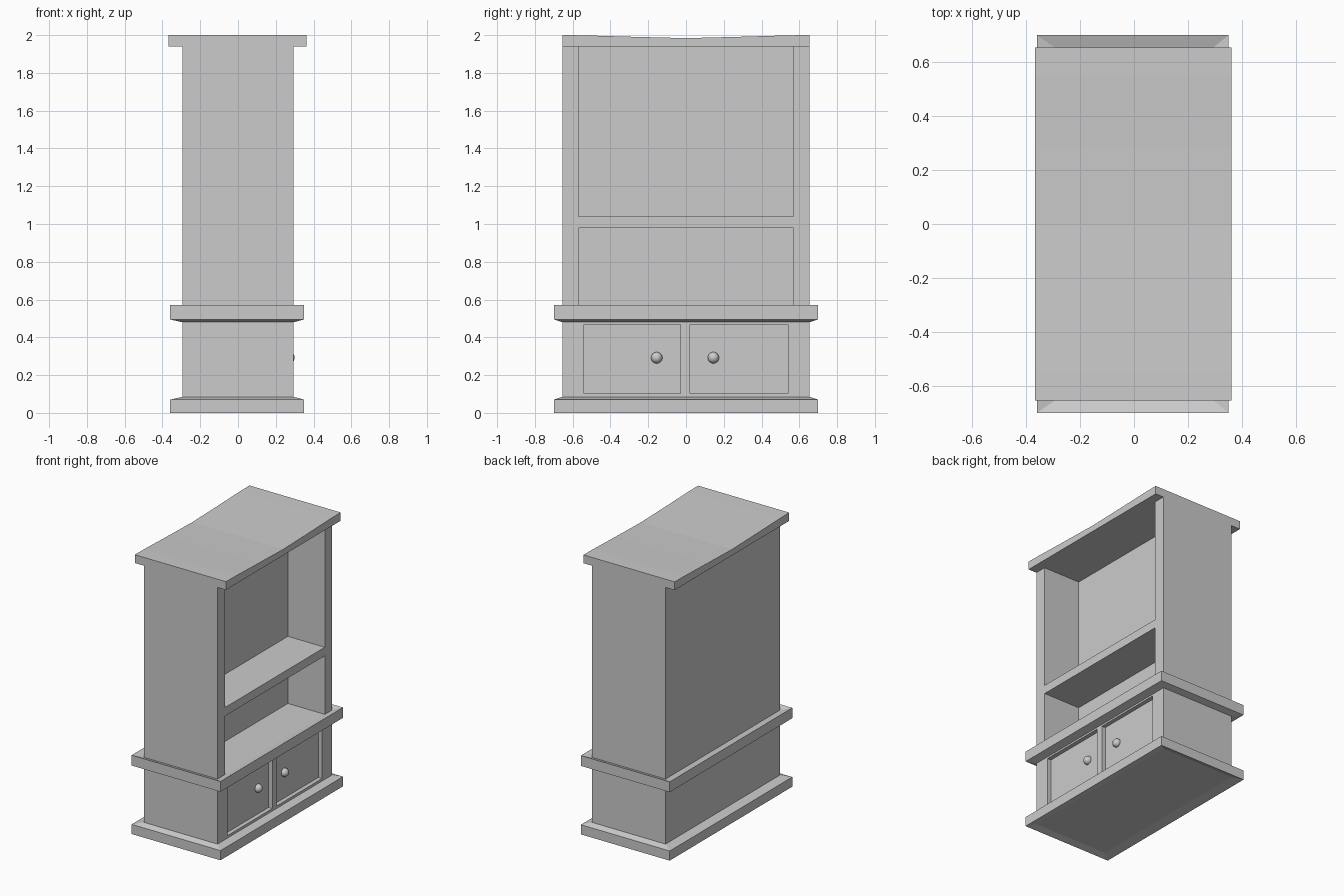
import bpy, bmesh

if "Cube" in bpy.data.objects:
    bpy.data.objects.remove(bpy.data.objects["Cube"])

BACK_X, FRONT_X, HALF_Y = -0.295, 0.295, 0.655


def make_object(name, bm):
    bmesh.ops.recalc_face_normals(bm, faces=bm.faces)
    mesh = bpy.data.meshes.new(name)
    bm.to_mesh(mesh)
    bm.free()
    obj = bpy.data.objects.new(name, mesh)
    bpy.context.collection.objects.link(obj)
    return obj


def box(name, x0, x1, y0, y1, z0, z1):
    bm = bmesh.new()
    bmesh.ops.create_cube(bm, size=1)
    for v in bm.verts:
        v.co = ((x0 + x1) / 2 + v.co.x * (x1 - x0),
                (y0 + y1) / 2 + v.co.y * (y1 - y0),
                (z0 + z1) / 2 + v.co.z * (z1 - z0))
    return make_object(name, bm)


def moulding(name, outer_low, outer_high, inner_low, inner_high):
    """Rectangular ring with sloped top and bottom around the carcass."""
    outer = (-0.36, 0.35, 0.70)
    inner = (BACK_X, FRONT_X, HALF_Y)
    bm = bmesh.new()
    loops = []
    for (x0, x1, y), z in ((outer, outer_low), (outer, outer_high),
                           (inner, inner_high), (inner, inner_low)):
        corners = ((x0, -y), (x1, -y), (x1, y), (x0, y))
        loops.append([bm.verts.new((px, py, z)) for px, py in corners])
    for i in range(4):
        a, b = loops[i], loops[(i + 1) % 4]
        for j in range(4):
            k = (j + 1) % 4
            bm.faces.new((a[j], a[k], b[k], b[j]))
    return make_object(name, bm)


# Carcass with two open compartments and two drawer recesses
carcass = box("carcass", BACK_X, FRONT_X, -HALF_Y, HALF_Y, 0.015, 1.94)
cutters = [
    box("upper_opening_cutter", 0.0, 0.5, -0.57, 0.57, 1.04, 2.1),
    box("lower_opening_cutter", 0.0, 0.5, -0.57, 0.57, 0.555, 0.978),
    box("left_drawer_cutter", 0.265, 0.5, -0.54, -0.03, 0.103, 0.467),
    box("right_drawer_cutter", 0.265, 0.5, 0.02, 0.54, 0.103, 0.467),
]
for cutter in cutters:
    cutter.hide_render = True
    cutter.hide_set(True)
    mod = carcass.modifiers.new(cutter.name, 'BOOLEAN')
    mod.operation = 'DIFFERENCE'
    mod.solver = 'EXACT'
    mod.object = cutter

# Bake the openings and discard the cutters
bpy.context.view_layer.update()
baked = bpy.data.meshes.new_from_object(
    carcass.evaluated_get(bpy.context.evaluated_depsgraph_get()))
carcass.modifiers.clear()
carcass.data = baked
for cutter in cutters:
    bpy.data.objects.remove(cutter)

# Plinth and waist mouldings
moulding("plinth", 0.0, 0.07, 0.015, 0.085)
moulding("waist_moulding", 0.495, 0.57, 0.48, 0.555)

# Top slab with a gently sagging upper face
half = [(HALF_Y, 2.0), (0.55, 1.999), (0.28, 1.991)]
profile = [(-HALF_Y, 1.94), (HALF_Y, 1.94)] + half + [(0, 1.984)]
profile += [(-y, z) for y, z in reversed(half)]
bm = bmesh.new()
end = bm.faces.new([bm.verts.new((-0.367, y, z)) for y, z in profile])
ext = bmesh.ops.extrude_face_region(bm, geom=[end], use_keep_orig=True)
moved = [g for g in ext["geom"] if isinstance(g, bmesh.types.BMVert)]
bmesh.ops.translate(bm, verts=moved, vec=(0.729, 0, 0))
make_object("top_slab", bm)

# Drawer knobs
for side, y in (("left", -0.155), ("right", 0.145)):
    bpy.ops.mesh.primitive_uv_sphere_add(segments=24, ring_count=12,
                                         radius=0.03, location=(0.27, y, 0.292))
    knob = bpy.context.object
    knob.name = side + "_drawer_knob"
    bpy.ops.object.shade_smooth()
